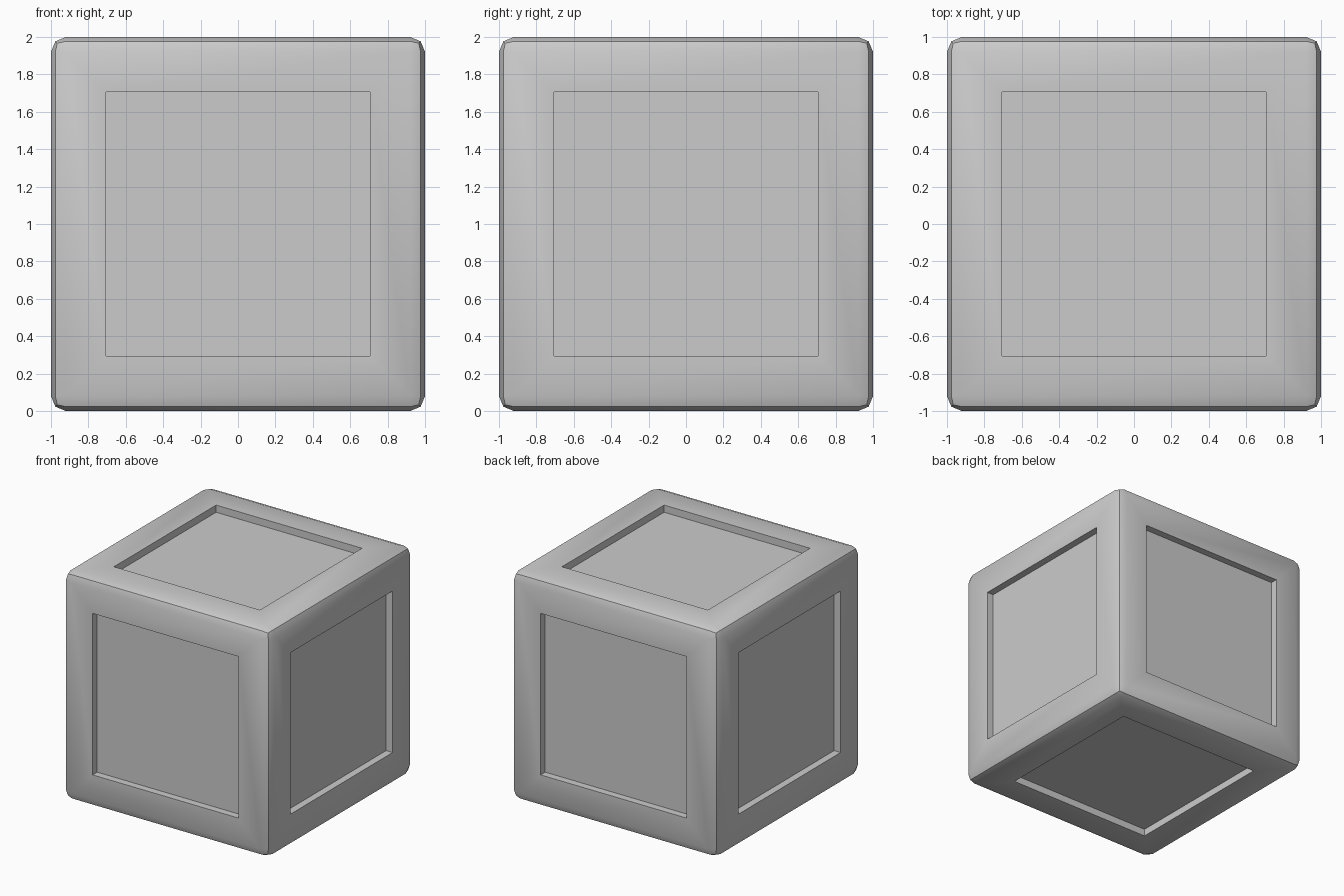
import bpy, bmesh, math

if "Cube" in bpy.data.objects:
    bpy.data.objects.remove(bpy.data.objects["Cube"])

BEVEL, PANEL, DEPTH = 0.08, 0.705, 0.063

bm = bmesh.new()
bmesh.ops.create_cube(bm, size=2.0)

# Rounded outer edges
bmesh.ops.bevel(bm, geom=bm.edges[:], offset=BEVEL, offset_type='OFFSET',
                segments=2, profile=0.5, affect='EDGES')

# Recessed square panel on each of the six sides
bm.normal_update()
sides = [f for f in bm.faces if f.calc_area() > 2.0]
bmesh.ops.inset_individual(bm, faces=sides, thickness=1 - BEVEL - PANEL, use_even_offset=True)
bm.normal_update()
for f in sides:
    n = f.normal.copy()
    floor = bmesh.ops.extrude_discrete_faces(bm, faces=[f])['faces']
    bmesh.ops.translate(bm, verts=floor[0].verts[:], vec=-n * DEPTH)

# Stand on the ground
bmesh.ops.translate(bm, verts=bm.verts[:], vec=(0, 0, 1))
bmesh.ops.recalc_face_normals(bm, faces=bm.faces[:])

mesh = bpy.data.meshes.new("crate")
bm.to_mesh(mesh)
bm.free()
crate = bpy.data.objects.new("crate", mesh)
bpy.context.collection.objects.link(crate)

# Smooth shading with sharp panel edges
bpy.context.view_layer.objects.active = crate
crate.select_set(True)
bpy.ops.object.shade_smooth_by_angle(angle=math.radians(30))
